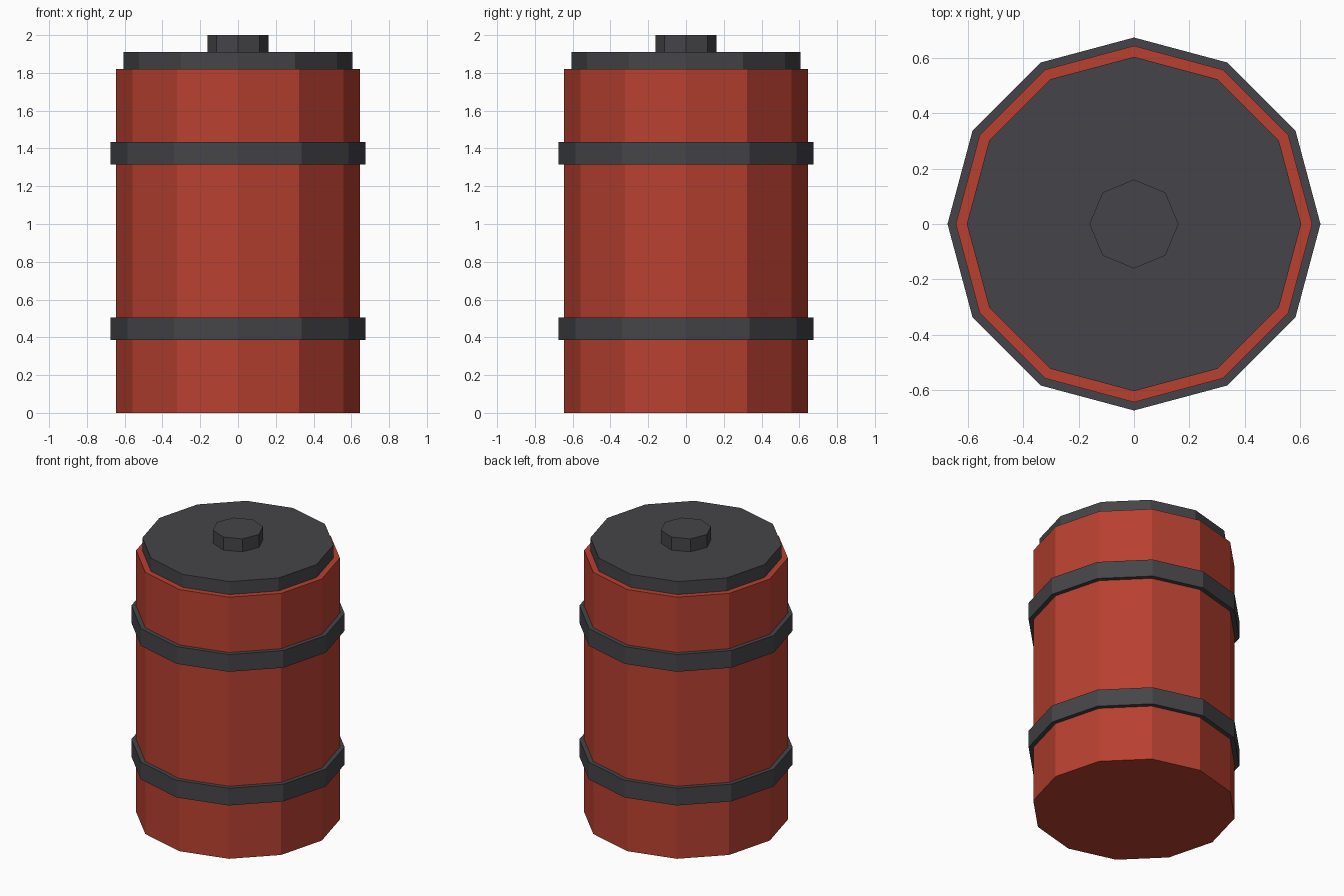
import bpy

cube = bpy.data.objects.get("Cube")
if cube:
    bpy.data.objects.remove(cube, do_unlink=True)


def make_material(name, rgb):
    mat = bpy.data.materials.new(name)
    mat.use_nodes = True
    color = (*rgb, 1.0)
    mat.diffuse_color = color
    mat.node_tree.nodes["Principled BSDF"].inputs["Base Color"].default_value = color
    return mat


def drum(name, radius, bottom, top, mat, sides=12):
    """Flat-shaded upright prism with corners on the x and y axes."""
    bpy.ops.mesh.primitive_cylinder_add(
        vertices=sides, radius=radius, depth=top - bottom,
        location=(0, 0, (bottom + top) / 2))
    obj = bpy.context.object
    obj.name = name
    obj.data.materials.append(mat)
    return obj


red = make_material("red paint", (0.48, 0.052, 0.03))
grey = make_material("dark grey metal", (0.06, 0.06, 0.067))

# Barrel body
drum("barrel_body", 0.645, 0, 1.82, red)

# Hoops around the body
for name, middle in (("lower_hoop", 0.445), ("upper_hoop", 1.375)):
    drum(name, 0.675, middle - 0.06, middle + 0.06, grey)

# Lid and its plug
drum("lid", 0.605, 1.82, 1.91, grey)
drum("lid_plug", 0.161, 1.91, 2.0, grey, sides=8)
